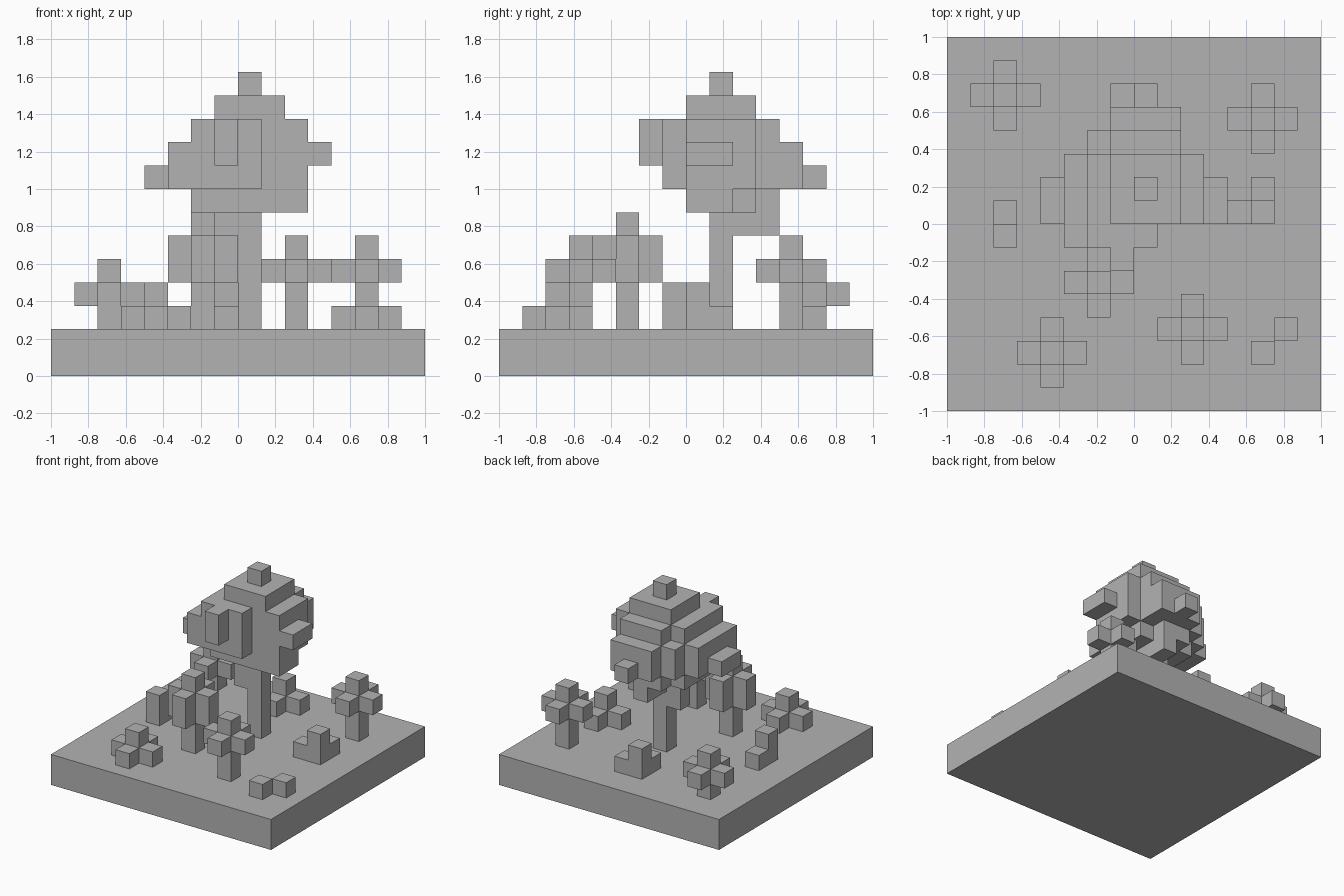
import bpy, bmesh
from mathutils import Vector

cube = bpy.data.objects.get("Cube")
if cube:
    bpy.data.objects.remove(cube, do_unlink=True)

U = 0.125   # edge of one block
G = 2       # ground level in blocks

stone = bpy.data.materials.new("plain_grey")
stone.use_nodes = True
stone.diffuse_color = (0.45, 0.45, 0.45, 1)
stone.node_tree.nodes["Principled BSDF"].inputs["Base Color"].default_value = (0.45, 0.45, 0.45, 1)


def build(name, boxes):
    """Join boxes (x0, x1, y0, y1, z0, z1), in blocks, into one outer skin."""
    cells = {(x, y, z) for a, b, c, d, e, f in boxes
             for x in range(a, b) for y in range(c, d) for z in range(e, f)}
    bm = bmesh.new()
    verts = {}

    def vert(p):
        key = tuple(p)
        if key not in verts:
            verts[key] = bm.verts.new(Vector(key) * U)
        return verts[key]

    for cell in cells:
        for axis in range(3):
            for side in (0, 1):
                beside = list(cell)
                beside[axis] += 2 * side - 1
                if tuple(beside) in cells:
                    continue
                corners = []
                for s, t in ((0, 0), (1, 0), (1, 1), (0, 1)):
                    p = list(cell)
                    p[axis] += side
                    p[(axis + 1) % 3] += s
                    p[(axis + 2) % 3] += t
                    corners.append(vert(p))
                bm.faces.new(corners if side else corners[::-1])
    bmesh.ops.dissolve_limit(bm, angle_limit=0.01, verts=bm.verts, edges=bm.edges)
    mesh = bpy.data.meshes.new(name)
    bm.to_mesh(mesh)
    bm.free()
    mesh.materials.append(stone)
    obj = bpy.data.objects.new(name, mesh)
    bpy.context.collection.objects.link(obj)


def flower(name, x, y, low, high, top):
    """Stem with four petals around it."""
    build(name, [(x, x + 1, y, y + 1, G, top),
                 (x - 1, x + 2, y, y + 1, low, high),
                 (x, x + 1, y - 1, y + 2, low, high)])


def column(x, y, height):
    return (x, x + 1, y, y + 1, G, G + height)


# Ground slab
build("ground", [(-8, 8, -8, 8, 0, G)])

# Flowers and the tall bush
flower("flower_back_right", -6, 5, 3, 4, 5)
flower("flower_back_left", 5, 4, 4, 5, 6)
flower("flower_front_left", 2, -5, 4, 5, 6)
flower("low_flower", -4, -6, 2, 3, 4)
flower("tall_bush", -2, -3, 4, 6, 7)

# Rocks
build("rock_left", [column(4, 0, 1), column(5, 0, 2), column(5, 1, 1)])
build("rock_back", [column(0, 5, 1), column(-1, 5, 2), column(-1, 4, 1)])
build("rock_right", [column(-6, -1, 2), column(-6, 0, 1)])
build("pebble_a", [column(5, -6, 1)])
build("pebble_b", [column(6, -5, 1)])

# Tree trunk with two short branches
build("trunk", [(0, 1, 1, 2, G, 8), (-1, 0, 1, 2, 5, 8), (0, 1, 2, 4, 6, 8)])

# Stepped tree crown, bottom to top
build("crown", [
    (-2, 3, 0, 2, 7, 8), (-2, 2, 2, 3, 7, 8), (-1, 1, 3, 4, 7, 8),
    (-3, 1, -1, 3, 8, 10), (-3, 3, 0, 3, 8, 10),
    (-2, 2, 3, 4, 8, 10), (-1, 2, 4, 5, 8, 10),
    (-4, -3, 0, 2, 8, 9), (0, 1, 5, 6, 8, 9),
    (3, 4, 0, 2, 9, 10),
    (-2, 1, -1, 0, 8, 11), (-1, 0, -2, -1, 9, 11),
    (-2, 3, 0, 3, 10, 11), (-1, 2, 3, 4, 10, 11),
    (-1, 2, 0, 3, 11, 12), (0, 1, 1, 2, 12, 13)])
